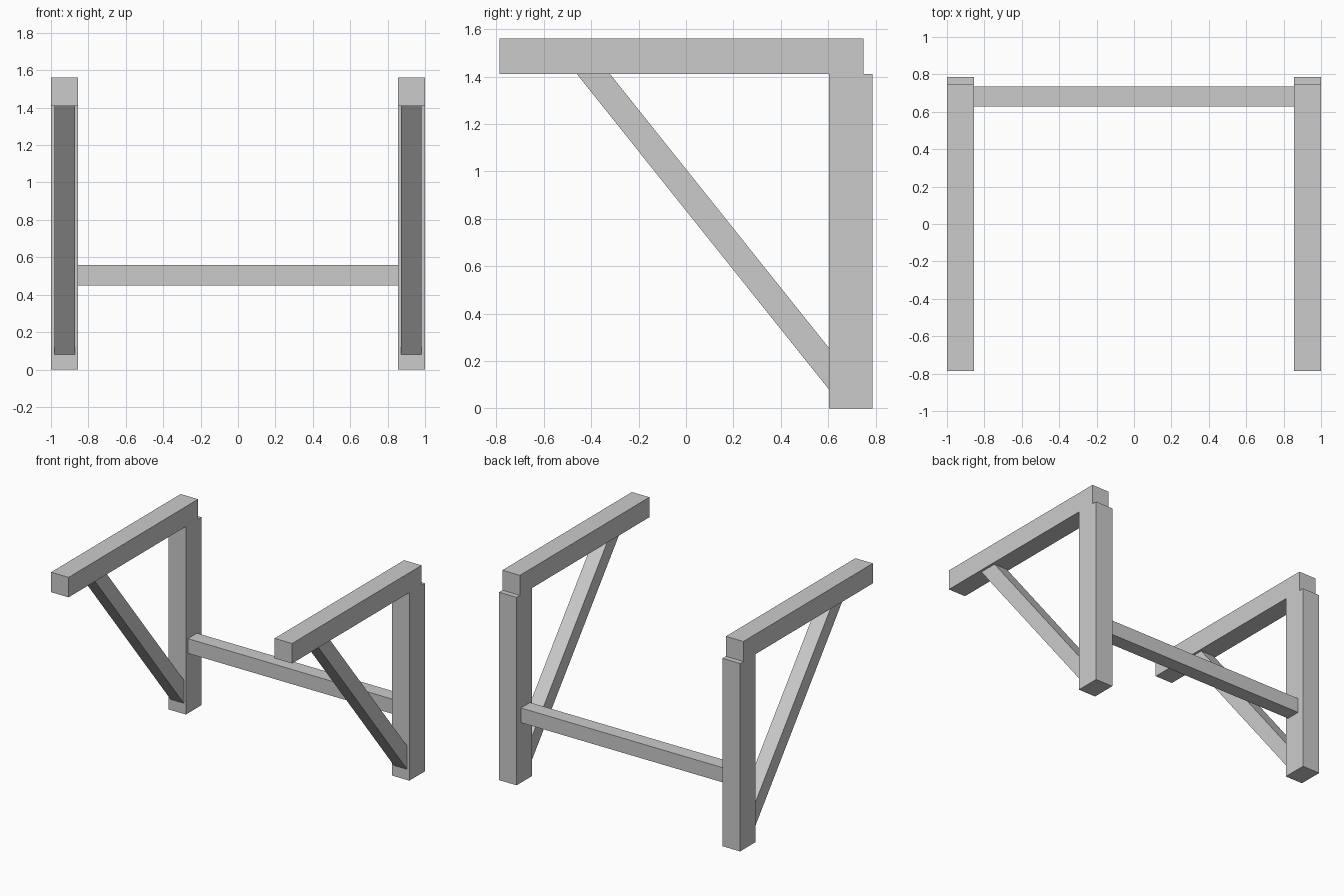
import bpy
import bmesh

if "Cube" in bpy.data.objects:
    bpy.data.objects.remove(bpy.data.objects["Cube"], do_unlink=True)

# Single plain grey finish
grey = bpy.data.materials.new("plain_grey")
grey.use_nodes = True
color = (0.6, 0.6, 0.6, 1)
grey.diffuse_color = color
grey.node_tree.nodes["Principled BSDF"].inputs["Base Color"].default_value = color


def prism(name, profile, x0, x1):
    """Extrude a side profile of (y, z) points from x0 to x1."""
    bm = bmesh.new()
    face = bm.faces.new([bm.verts.new((x0, y, z)) for y, z in profile])
    new = bmesh.ops.extrude_face_region(bm, geom=[face])["geom"]
    verts = [v for v in new if isinstance(v, bmesh.types.BMVert)]
    bmesh.ops.translate(bm, verts=verts, vec=(x1 - x0, 0, 0))
    bmesh.ops.recalc_face_normals(bm, faces=bm.faces)
    mesh = bpy.data.meshes.new(name)
    bm.to_mesh(mesh)
    bm.free()
    mesh.materials.append(grey)
    obj = bpy.data.objects.new(name, mesh)
    bpy.context.collection.objects.link(obj)
    return obj


def rect(y0, y1, z0, z1):
    return [(y0, z0), (y1, z0), (y1, z1), (y0, z1)]


INNER, OUTER = 0.855, 1.0
BEAM_Z = 1.41
POST_Y = 0.603
brace = [(-0.46, BEAM_Z), (-0.32, BEAM_Z), (POST_Y, 0.255), (POST_Y, 0.08)]

# Two mirrored side frames: post, top beam and diagonal brace
for side, s in (("left", 1), ("right", -1)):
    prism(side + "_post", rect(POST_Y, 0.787, 0, BEAM_Z), s * INNER, s * OUTER)
    prism(side + "_top_beam", rect(-0.787, 0.748, BEAM_Z, 1.56), s * INNER, s * OUTER)
    prism(side + "_brace", brace, s * 0.872, s * 0.982)

# Rail joining the two posts
prism("cross_rail", rect(0.627, 0.735, 0.45, 0.56), -INNER, INNER)
